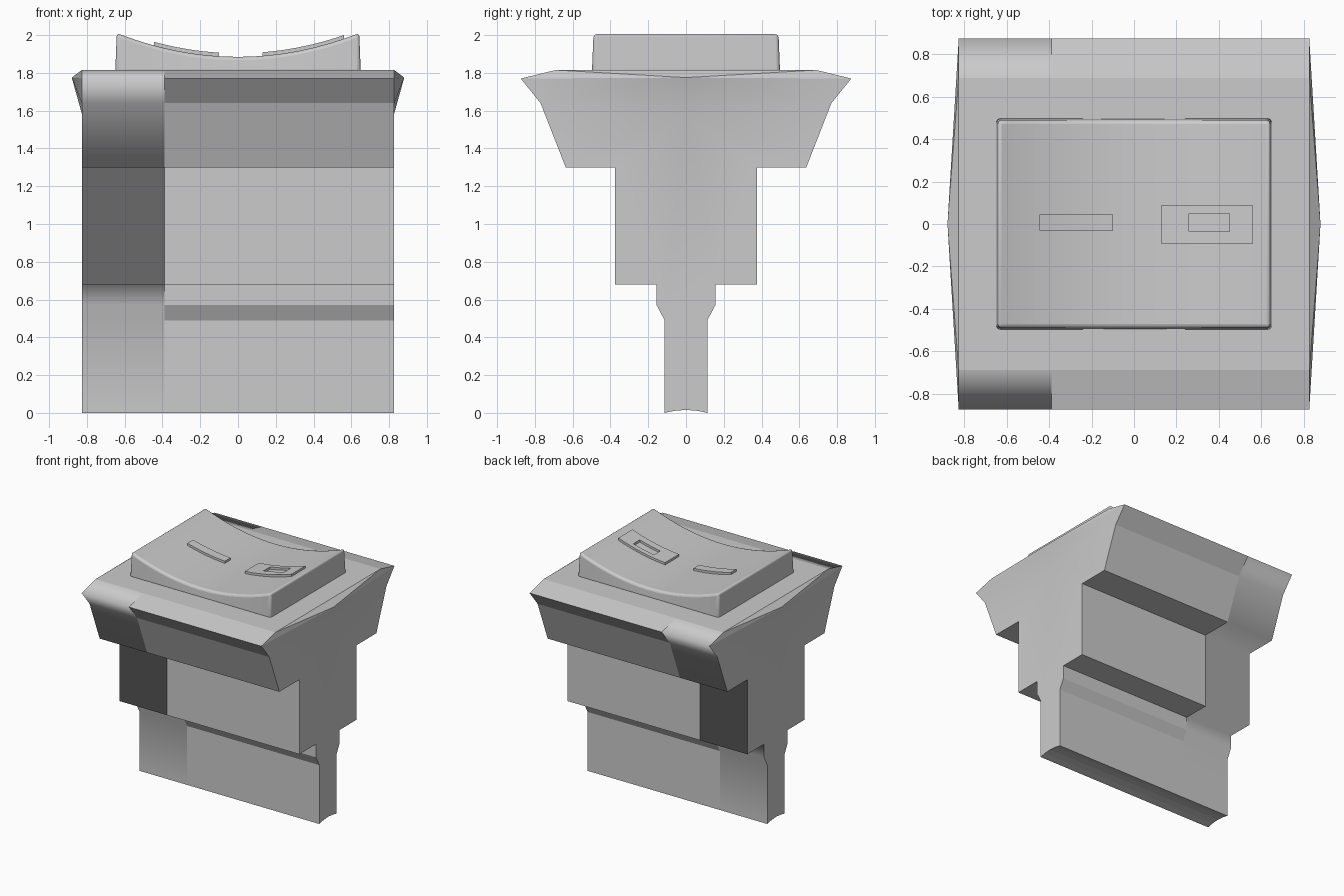
import bpy, bmesh

if "Cube" in bpy.data.objects:
    bpy.data.objects.remove(bpy.data.objects["Cube"])


def finish(name, bm):
    bmesh.ops.recalc_face_normals(bm, faces=bm.faces)
    mesh = bpy.data.meshes.new(name)
    bm.to_mesh(mesh)
    bm.free()
    obj = bpy.data.objects.new(name, mesh)
    bpy.context.collection.objects.link(obj)
    return obj


def smooth(obj, angle):
    bpy.ops.object.select_all(action='DESELECT')
    obj.select_set(True)
    bpy.context.view_layer.objects.active = obj
    bpy.ops.object.shade_smooth_by_angle(angle=angle)


def dish(x):
    """Height of the concave rocker face."""
    return 1.885 + 0.125 * (x / 0.64) ** 2


def slab(name, xs, ys, lo, hi, hole=None, flare=0.0):
    """Grid slab between heights lo(x) and hi(x); hole = (x0, x1, y0, y1)."""
    bm = bmesh.new()
    v = {}

    def vert(i, j, top):
        if (i, j, top) not in v:
            x, y = xs[i], ys[j]
            z = hi(x) if top else lo(x)
            ex = 0 if top else flare * ((i == len(xs) - 1) - (i == 0))
            ey = 0 if top else flare * ((j == len(ys) - 1) - (j == 0))
            v[i, j, top] = bm.verts.new((x + ex, y + ey, z))
        return v[i, j, top]

    edges = set()
    for i in range(len(xs) - 1):
        for j in range(len(ys) - 1):
            cx, cy = (xs[i] + xs[i + 1]) / 2, (ys[j] + ys[j + 1]) / 2
            if hole and hole[0] < cx < hole[1] and hole[2] < cy < hole[3]:
                continue
            c = [(i, j), (i + 1, j), (i + 1, j + 1), (i, j + 1)]
            bm.faces.new([vert(*p, True) for p in c])
            bm.faces.new([vert(*p, False) for p in reversed(c)])
            edges.update(zip(c, c[1:] + c[:1]))
    # walls along every open border
    for a, b in edges:
        if (b, a) not in edges:
            bm.faces.new([vert(*a, True), vert(*a, False), vert(*b, False), vert(*b, True)])
    return finish(name, bm)


def steps(a, b, n):
    return [a + (b - a) * k / n for k in range(n + 1)]


# Housing: stepped profile (y, z) swept along x
half = [(.06, .011), (.113, 0), (.113, .49), (.155, .57), (.155, .68), (.375, .68),
        (.375, 1.3), (.637, 1.3), (.77, 1.64), (.875, 1.77), (.69, 1.815)]
loop = [(0, .016)] + half + [(-y, z) for y, z in reversed(half)]
n = len(loop)
END = 0.827
bm = bmesh.new()
rings = [[bm.verts.new((x, y, z)) for y, z in loop] for x in (-END, -.39, END)]
for s in range(2):
    for k in range(n):
        m = (k + 1) % n
        f = bm.faces.new([rings[s][k], rings[s][m], rings[s + 1][m], rings[s + 1][k]])
        # the left section is softly shaded on its front and back
        f.smooth = s == 0 and (2 <= k <= 10 or 12 <= k <= 20)

# End caps: shallow peak at the rim, flat below
for sign, ring in ((-1, rings[0]), (1, rings[2])):
    peak = bm.verts.new((sign * 0.88, 0, 1.775))
    foot = bm.verts.new((sign * END, 0, 1.585))
    fan = ring[9:15] + [foot, ring[9]]
    for a, b in zip(fan, fan[1:]):
        f = bm.faces.new([peak, a, b])
        f.smooth = a not in ring[10:13]
    bm.faces.new(ring[14:] + ring[:10] + [foot]).smooth = True
    for k in range(n):
        e = bm.edges.get((ring[k], ring[(k + 1) % n]))
        e.smooth = False
finish("housing", bm)

# Rocker: dished button with softened edges
rocker = slab("rocker_button", steps(-.642, .642, 24), [-.49, .49],
              lambda x: 1.80, dish, flare=0.008)
bev = rocker.modifiers.new("soft_edges", 'BEVEL')
bev.width = 0.018
bev.segments = 3
bev.limit_method = 'ANGLE'
bev.angle_limit = 0.7
smooth(rocker, 0.6)

# Raised marks that follow the dished face
bar = slab("raised_bar", steps(-.445, -.1, 8), [-.03, .045],
           lambda x: dish(x) - .01, lambda x: dish(x) + .019)
frame_x = steps(.13, .26, 3) + steps(.26, .45, 4)[1:] + steps(.45, .56, 3)[1:]
frame = slab("raised_frame", frame_x, [-.095, -.035, .05, .09],
             lambda x: dish(x) - .01, lambda x: dish(x) + .019,
             hole=(.26, .45, -.035, .05))
for mark in (bar, frame):
    smooth(mark, 0.5)
